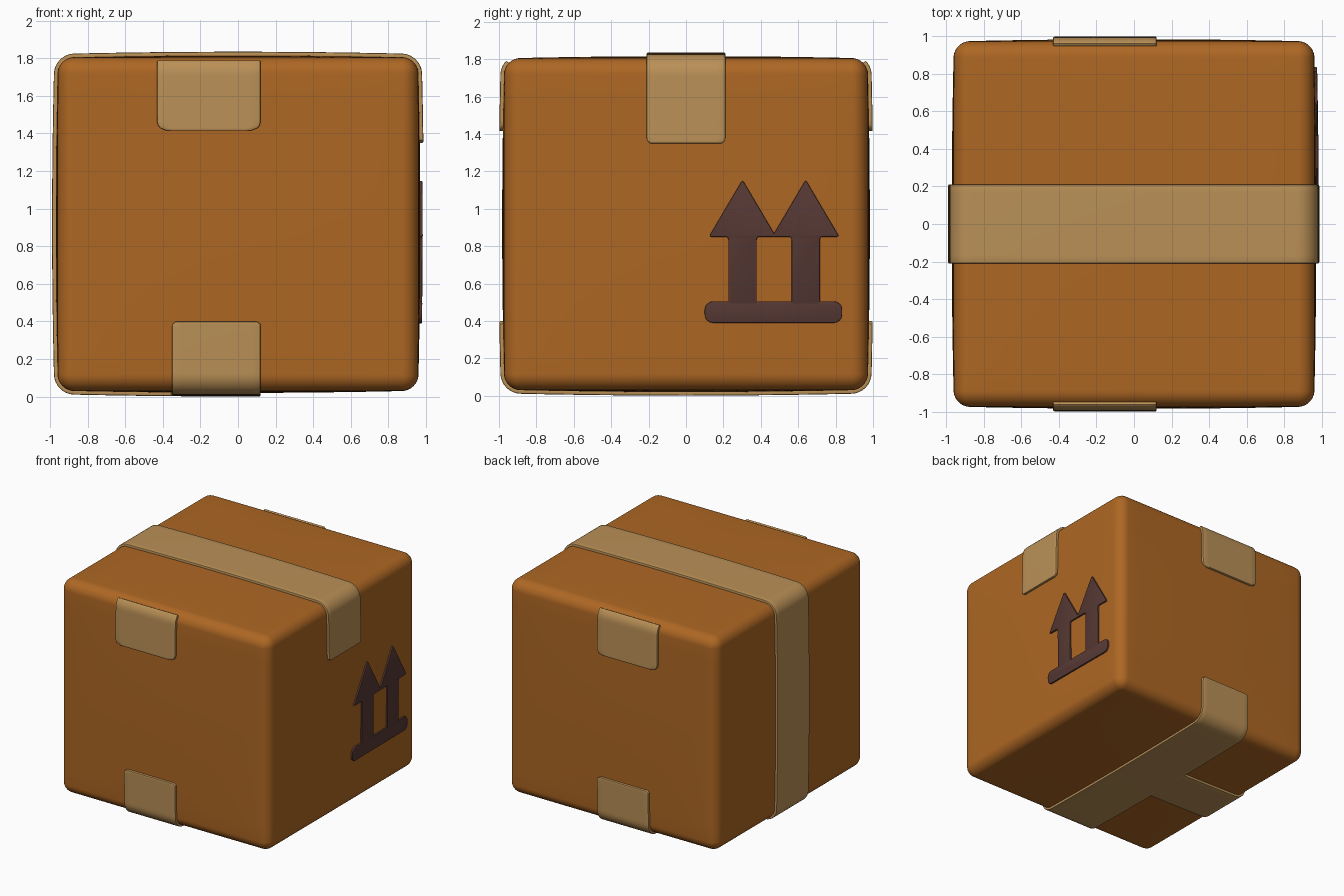
import bpy, bmesh, math
from mathutils import Vector

if "Cube" in bpy.data.objects:
    bpy.data.objects.remove(bpy.data.objects["Cube"])

H = Vector((0.958, 0.971, 0.886))   # box half sizes at its edges
CZ = 0.918                          # height of box centre
R = 0.085                           # box edge radius
BULGE = 0.012                       # how far each face swells in the middle


def material(name, rgb):
    m = bpy.data.materials.new(name)
    m.diffuse_color = (*rgb, 1)
    m.use_nodes = True
    m.node_tree.nodes["Principled BSDF"].inputs["Base Color"].default_value = m.diffuse_color
    return m


CARD = material("cardboard", (0.42, 0.135, 0.017))
TAPE = material("packing_tape", (0.49, 0.28, 0.095))
INK = material("dark_brown_print", (0.093, 0.040, 0.034))


def swell(p):
    """Pillow deformation shared by all parts (p is relative to box centre)."""
    f = [max(0, 1 - (p[i] / H[i]) ** 2) for i in range(3)]
    return Vector((p.x * (1 + BULGE / H.x * f[1] * f[2]),
                   p.y * (1 + BULGE / H.y * f[0] * f[2]),
                   p.z * (1 + BULGE / H.z * f[0] * f[1]) + CZ))


def finish(bm, name, mat, solid=0, bevel=0):
    for v in bm.verts:
        v.co = swell(v.co)
    bmesh.ops.recalc_face_normals(bm, faces=bm.faces)
    me = bpy.data.meshes.new(name)
    bm.to_mesh(me)
    bm.free()
    me.materials.append(mat)
    ob = bpy.data.objects.new(name, me)
    bpy.context.collection.objects.link(ob)
    bpy.ops.object.select_all(action='DESELECT')
    ob.select_set(True)
    bpy.context.view_layer.objects.active = ob
    if solid:
        s = ob.modifiers.new("thickness", 'SOLIDIFY')
        s.thickness, s.offset = solid, 0
    if bevel:
        b = ob.modifiers.new("soft_edge", 'BEVEL')
        b.width, b.segments, b.limit_method = bevel, 2, 'ANGLE'
        b.angle_limit = math.radians(50)
    bpy.ops.object.convert(target='MESH')
    bpy.ops.object.shade_smooth_by_angle(angle=math.radians(40))


# --- box: subdivided cube mapped to a rounded, slightly swollen box
N, K = 24, 5
bm = bmesh.new()
bmesh.ops.create_cube(bm, size=2)
bmesh.ops.subdivide_edges(bm, edges=bm.edges[:], cuts=N - 1, use_grid_fill=True)
for v in bm.verts:
    inner, off = Vector(), Vector()
    for i in range(3):
        k = round((v.co[i] + 1) / 2 * N) - N // 2
        flat = N // 2 - K
        inner[i] = (H[i] - R) * max(-1, min(1, k / flat))
        t = max(0, abs(k) - flat) / K
        off[i] = math.copysign(math.tan(t * math.pi / 4), k)
    v.co = inner + off.normalized() * R
finish(bm, "cardboard_box", CARD)


# --- tape strips: ribbons following a path with rounded corners
def path(points, r, step=0.015):
    pts = [Vector(p) for p in points]
    out = [pts[0]]
    for a, b, c in zip(pts, pts[1:], pts[2:]):
        u, w = (a - b).normalized(), (c - b).normalized()
        centre = b + (u + w) * r
        for i in range(9):
            t = i / 8 * math.pi / 2
            out.append(centre - w * r * math.cos(t) - u * r * math.sin(t))
    out.append(pts[-1])
    dense = [out[0]]
    for a, b in zip(out, out[1:]):
        n = max(1, round((b - a).length / step))
        dense += [a.lerp(b, i / n) for i in range(1, n + 1)]
    return dense


def tape(name, axis, points, lo, hi, round_end=0.02, zmax=9):
    """axis: direction the tape runs in; lo..hi: its extent across."""
    pts = [p for p in path(points, R + 0.005) if p.y < zmax]
    total = sum((b - a).length for a, b in zip(pts, pts[1:]))
    bm, rows, s, M = bmesh.new(), [], 0, 10
    for i, p in enumerate(pts):
        s += (p - pts[i - 1]).length if i else 0
        e = max(0, round_end - min(s, total - s))
        if zmax < 9 and s > total / 2:
            e = 0
        cut = round_end - math.sqrt(max(0, round_end ** 2 - e ** 2))
        row = []
        for j in range(M + 1):
            w = lo + cut + (hi - lo - 2 * cut) * j / M
            row.append(bm.verts.new((p.x, w, p.y) if axis == 'x' else (w, p.x, p.y)))
        rows.append(row)
    for a, b in zip(rows, rows[1:]):
        for j in range(M):
            bm.faces.new((a[j], a[j + 1], b[j + 1], b[j]))
    finish(bm, name, TAPE, 0.03, 0.006)


X, Y, Z = (h + 0.004 for h in H)
# long strap: right flap, over the top, down the left side, under to the middle
tape("long_tape", 'x', [(X, 1.35 - CZ), (X, Z), (-X, Z), (-X, -Z), (-0.34, -Z)], -0.21, 0.21)
# bottom strap with flaps on front and back
tape("bottom_tape", 'y', [(-Y, 0.40 - CZ), (-Y, -Z), (Y, -Z), (Y, 0.40 - CZ)], -0.35, 0.12)
# short patches near the top of front and back
for name, s in (("front_tape_patch", -1), ("back_tape_patch", 1)):
    tape(name, 'y', [(s * Y, 1.415 - CZ), (s * Y, Z), (s * 0.8, Z)],
         -0.43, 0.12, 0.05, 1.79 - CZ)


# --- printed "this way up" symbol on the right side
def plate(name, outline, soft):
    bm = bmesh.new()
    f = bm.faces.new([bm.verts.new((0.94, y, z - CZ)) for y, z in outline])
    bmesh.ops.bevel(bm, geom=bm.verts[:], offset=soft, segments=4,
                    affect='VERTICES', profile=0.5)
    ext = bmesh.ops.extrude_face_region(bm, geom=bm.faces[:])
    for g in ext["geom"]:
        if isinstance(g, bmesh.types.BMVert):
            g.co.x = H.x + 0.013
    finish(bm, name, INK, 0, 0.005)


for name, c in (("arrow_left", 0.302), ("arrow_right", 0.64)):
    half = [(0.076, 0.49), (0.076, 0.85), (0.18, 0.85)]
    plate(name, [(c + y, z) for y, z in half] + [(c, 1.155)]
          + [(c - y, z) for y, z in reversed(half)], 0.014)
plate("arrow_base_bar", [(0.10, 0.39), (0.835, 0.39), (0.835, 0.505), (0.10, 0.505)], 0.045)
